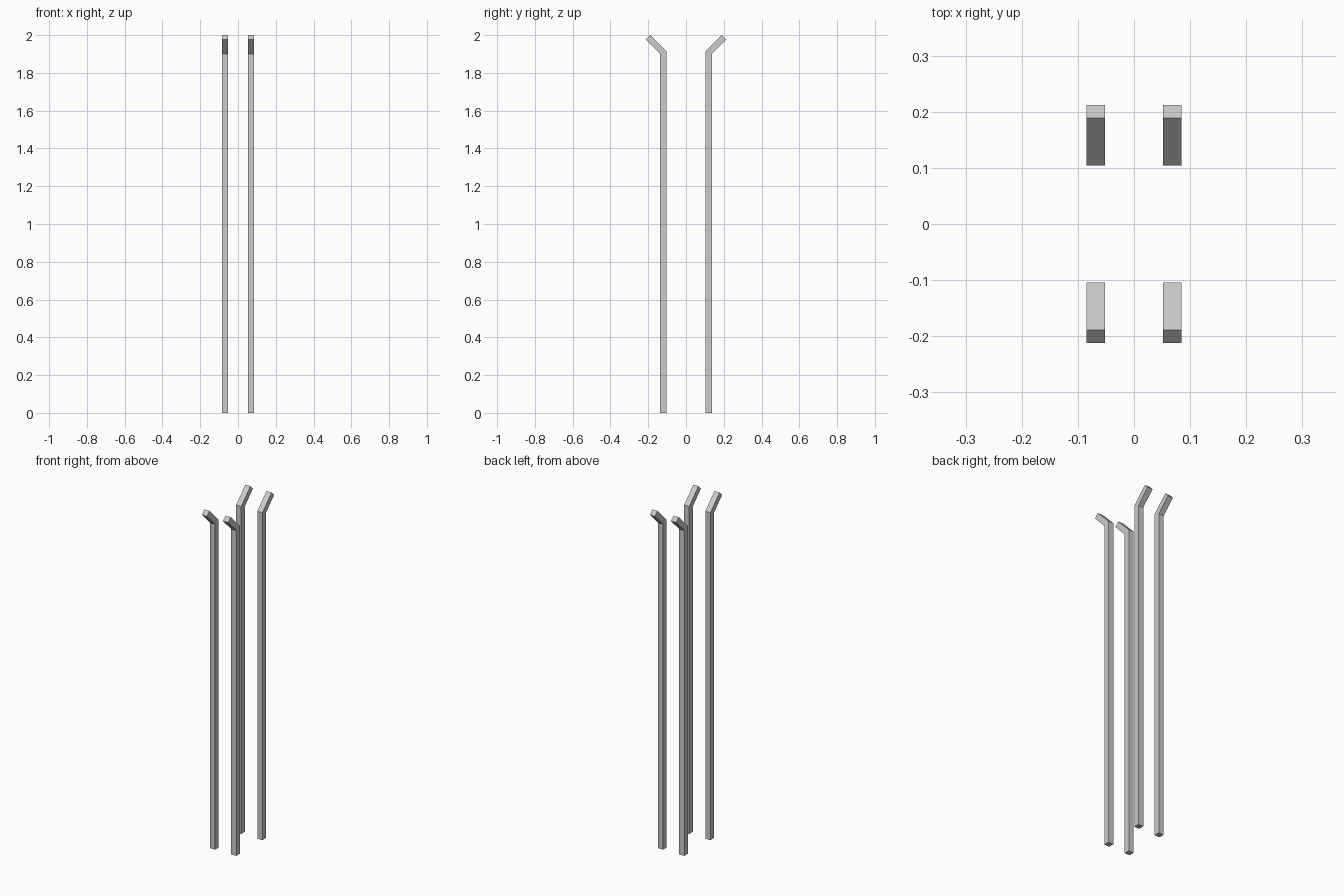
import bpy
import bmesh

if "Cube" in bpy.data.objects:
    bpy.data.objects.remove(bpy.data.objects["Cube"])

# Side profile of one bent post (y, z), leaning outward at the top
PROFILE = [(0.104, 0.0), (0.137, 0.0), (0.137, 1.901),
           (0.212, 1.977), (0.189, 2.0), (0.104, 1.914)]
X_INNER, WIDTH = 0.052, 0.033


def bent_post(name, sx, sy):
    """Extrude the profile across x, in the quadrant given by the signs."""
    bm = bmesh.new()
    face = bm.faces.new([bm.verts.new((sx * X_INNER, sy * y, z)) for y, z in PROFILE])
    ext = bmesh.ops.extrude_face_region(bm, geom=[face], use_keep_orig=True)
    verts = [g for g in ext["geom"] if isinstance(g, bmesh.types.BMVert)]
    bmesh.ops.translate(bm, verts=verts, vec=(sx * WIDTH, 0, 0))
    bmesh.ops.recalc_face_normals(bm, faces=bm.faces)
    mesh = bpy.data.meshes.new(name)
    bm.to_mesh(mesh)
    bm.free()
    bpy.context.collection.objects.link(bpy.data.objects.new(name, mesh))


# Four posts: a pair at the front and a pair at the back
for side, sx in (("left", -1), ("right", 1)):
    for end, sy in (("front", -1), ("back", 1)):
        bent_post(f"{end}_{side}_post", sx, sy)
